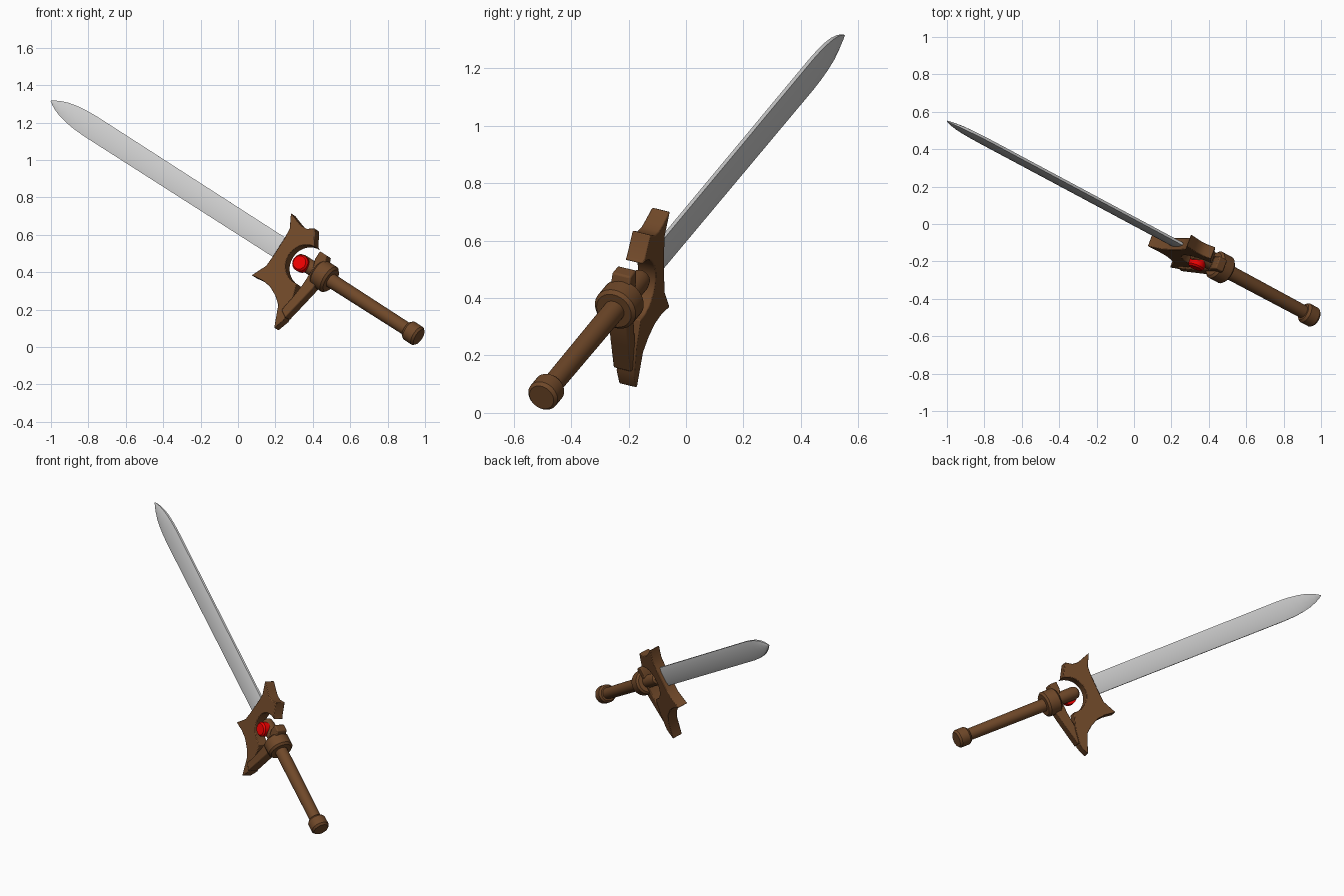
import bpy, bmesh, math
from mathutils import Matrix, Vector

if "Cube" in bpy.data.objects:
    bpy.data.objects.remove(bpy.data.objects["Cube"])

# Sword frame: local x = across the guard, local y = to the back, local z = pommel to tip
u = Vector((-.7676, .4107, .4920)).normalized()
w = Vector((.492, 0, .7676)).normalized()
b = u.cross(w)
FRAME = Matrix((w, b, u)).transposed().to_4x4()
FRAME.translation = Vector((1, -.52, .033))


def material(name, color):
    m = bpy.data.materials.new(name)
    m.diffuse_color = color
    m.use_nodes = True
    m.node_tree.nodes["Principled BSDF"].inputs["Base Color"].default_value = m.diffuse_color
    return m


brown = material("brown", (.16, .065, .022, 1))
red = material("red", (.85, .0, .0, 1))


def finish(name, bm, mat=None, bevel=0, angle=35):
    bmesh.ops.recalc_face_normals(bm, faces=bm.faces)
    me = bpy.data.meshes.new(name)
    bm.to_mesh(me)
    bm.free()
    ob = bpy.data.objects.new(name, me)
    bpy.context.collection.objects.link(ob)
    ob.matrix_world = FRAME
    if mat:
        me.materials.append(mat)
    if bevel:
        mod = ob.modifiers.new("bevel", 'BEVEL')
        mod.width, mod.segments = bevel, 2
        mod.limit_method, mod.angle_limit = 'ANGLE', math.radians(35)
    bpy.ops.object.select_all(action='DESELECT')
    ob.select_set(True)
    bpy.context.view_layer.objects.active = ob
    bpy.ops.object.shade_smooth_by_angle(angle=math.radians(angle))
    return ob


def loft(bm, rings):
    rows = [[bm.verts.new(p) for p in r] for r in rings]
    for r0, r1 in zip(rows, rows[1:]):
        for i in range(len(r0)):
            j = (i + 1) % len(r0)
            bm.faces.new((r0[i], r0[j], r1[j], r1[i]))
    bm.faces.new(rows[0])
    bm.faces.new(rows[-1])


def plate(name, outline, front, back, bevel=.006):
    # outline is (along, across); front and back are distances toward the viewer
    bm = bmesh.new()
    loft(bm, [[(t, -d, s) for s, t in outline] for d in (front, back)])
    return finish(name, bm, brown, bevel)


def turned(name, profile, mat=brown, sides=32, place=None):
    # profile is (height, radius)
    bm = bmesh.new()
    loft(bm, [[(r * math.cos(2 * math.pi * i / sides), r * math.sin(2 * math.pi * i / sides), h)
               for i in range(sides)] for h, r in profile])
    if place:
        bm.transform(place)
    return finish(name, bm, mat)


# Blade: flat bevelled section tapering to a leaf tip
section = [(1, .007), (.55, .013), (-.55, .013), (-1, .007),
           (-1, -.007), (-.55, -.013), (.55, -.013), (1, -.007)]
widths = [(.97, .061), (1.6, .062), (2.25, .063), (2.33, .063), (2.40, .060), (2.46, .053),
          (2.51, .043), (2.555, .028), (2.585, .014), (2.605, .002)]
bm = bmesh.new()
loft(bm, [[(a * h, y * min(1, .2 + h / .06), s) for a, y in section] for s, h in widths])
finish("blade", bm)

# Guard: open ring with two blade-side spikes, a short prong and a long prong
arc = [(.82 + .11 * math.cos(a), -.005 + .11 * math.sin(a))
       for a in [math.radians(-100 + 10 * i) for i in range(20)]]
guard = ([(1.005, -.06), (1.008, -.12), (1.05, -.205), (.98, -.197), (.924, -.203),
          (.87, -.228), (.825, -.262), (.772, -.378), (.748, -.31), (.765, -.21)]
         + arc
         + [(.835, .112), (.885, .188), (.925, .163), (.96, .160), (.99, .168), (1.053, .188),
            (1.01, .115), (1.005, .06)])
plate("guard", guard, .033, -.036)

# Curved half guard joining the collar to the long prong
plate("half_guard", [(.785, .05), (.785, .1), (.735, .1), (.71, .03), (.70, -.08), (.72, -.18),
                     (.745, -.30), (.79, -.275), (.775, -.19), (.765, -.1), (.765, 0)], .043, -.028)

# Handle parts
turned("pommel", [(.042, .046), (.054, .056), (.11, .056), (.124, .046)])
turned("grip", [(.10, .036), (.70, .039)])
turned("collar", [(.655, .066), (.667, .078), (.735, .078), (.747, .066)])
turned("gem_rod", [(.72, .040), (.86, .040), (.885, .034), (.895, .022)])

# Gem facing the front
face_front = Matrix.Translation((-.010, 0, .838)) @ Matrix.Rotation(math.radians(90), 4, 'X')
turned("gem", [(.015, .045), (.056, .045), (.066, .036)], red, 24, face_front)
